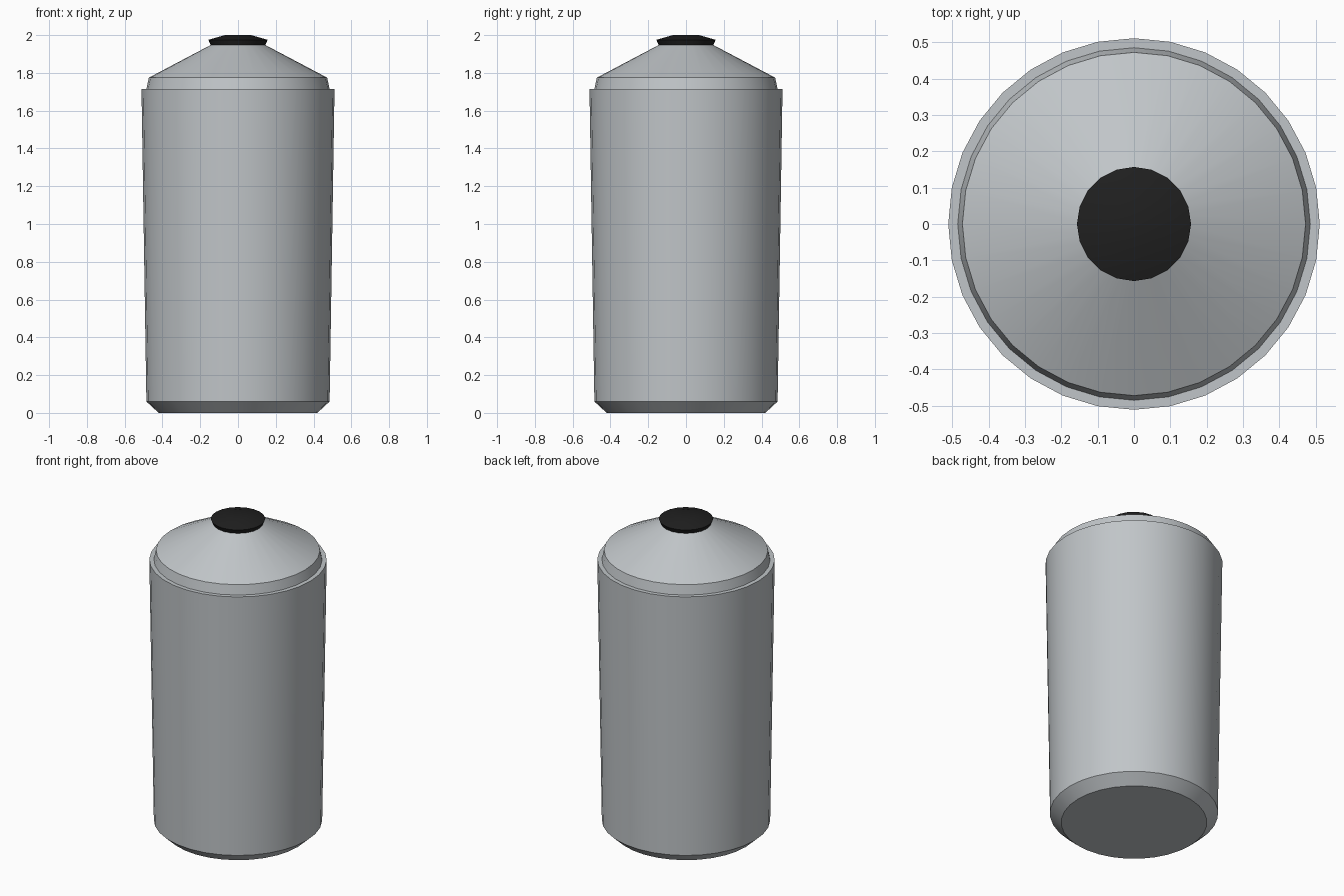
import bpy, bmesh, math

if "Cube" in bpy.data.objects:
    bpy.data.objects.remove(bpy.data.objects["Cube"])


def material(name, rgb):
    m = bpy.data.materials.new(name)
    m.diffuse_color = (*rgb, 1)
    m.use_nodes = True
    m.node_tree.nodes["Principled BSDF"].inputs["Base Color"].default_value = m.diffuse_color
    return m


def lathe(name, profile, sides, mat, turn=0.0):
    """Closed solid of revolution from (radius, z) points, bottom to top."""
    bm = bmesh.new()
    rings = []
    for r, z in profile:
        angles = [turn + math.tau * i / sides for i in range(sides)]
        rings.append([bm.verts.new((r * math.cos(a), r * math.sin(a), z)) for a in angles])
    for lo, hi in zip(rings, rings[1:]):
        for i in range(sides):
            j = (i + 1) % sides
            bm.faces.new((lo[i], lo[j], hi[j], hi[i]))
    bm.faces.new(rings[0][::-1])
    bm.faces.new(rings[-1])
    me = bpy.data.meshes.new(name)
    bm.to_mesh(me)
    bm.free()
    me.materials.append(mat)
    ob = bpy.data.objects.new(name, me)
    bpy.context.collection.objects.link(ob)
    bpy.ops.object.select_all(action='DESELECT')
    ob.select_set(True)
    bpy.context.view_layer.objects.active = ob
    bpy.ops.object.shade_smooth_by_angle(angle=math.radians(24))
    return ob


metal = material("light_grey_metal", (0.53, 0.56, 0.58))
black = material("black_cap", (0.014, 0.014, 0.014))

# Tapered canister with chamfered foot and flat rim
lathe("body", [(0.42, 0), (0.485, 0.06), (0.511, 1.715)], 32, metal)
# Conical shoulder seated inside the rim
lathe("shoulder", [(0.486, 1.71), (0.472, 1.775), (0.14, 1.95)], 32, metal)
# Small cap on top
lathe("cap", [(0.143, 1.945), (0.157, 1.975), (0.07, 2.0)], 20, black)
